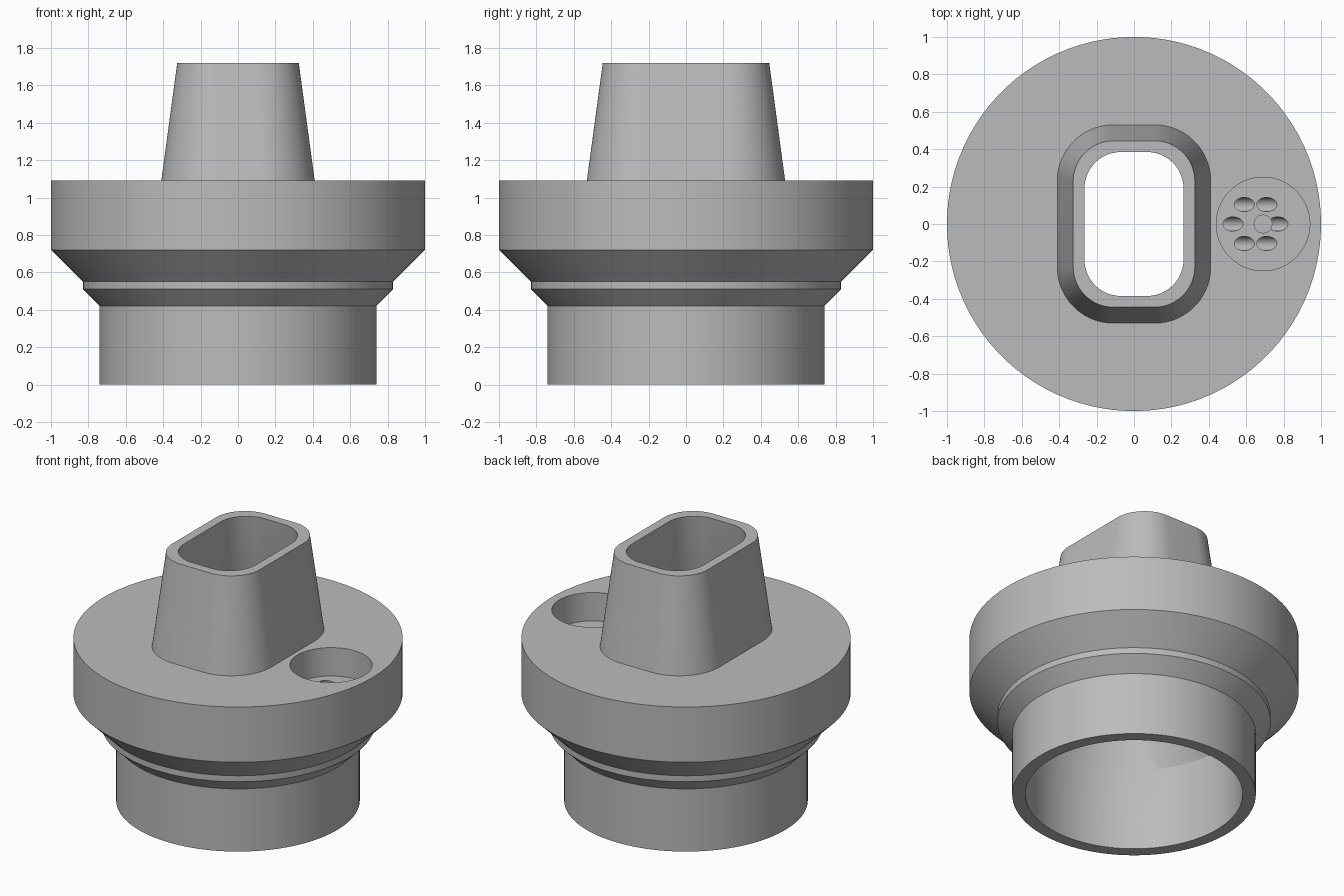
import bpy
import bmesh
from math import cos, sin, pi, copysign
from mathutils import Matrix, Vector

cube = bpy.data.objects.get("Cube")
if cube:
    bpy.data.objects.remove(cube, do_unlink=True)

SIDES = 96

grey = bpy.data.materials.new("plain grey")
grey.use_nodes = True
grey.diffuse_color = (0.5, 0.5, 0.5, 1)
grey.node_tree.nodes["Principled BSDF"].inputs["Base Color"].default_value = (0.5, 0.5, 0.5, 1)


def loft(name, rings, sides=SIDES, matrix=Matrix()):
    """Closed solid through rings of (z, radius, core x, core y); a zero core gives a circle."""
    bm = bmesh.new()
    loops = []
    for z, r, cx, cy in rings:
        loop = []
        for i in range(sides):
            a = (i + 0.5) * 2 * pi / sides
            c, s = cos(a), sin(a)
            loop.append(bm.verts.new((r * c + copysign(cx, c), r * s + copysign(cy, s), z)))
        loops.append(loop)
    for low, high in zip(loops, loops[1:]):
        for i in range(sides):
            j = (i + 1) % sides
            bm.faces.new((low[i], low[j], high[j], high[i]))
    bm.faces.new(loops[0][::-1])
    bm.faces.new(loops[-1])
    bm.transform(matrix)
    mesh = bpy.data.meshes.new(name)
    bm.to_mesh(mesh)
    bm.free()
    mesh.materials.append(grey)
    obj = bpy.data.objects.new(name, mesh)
    bpy.context.scene.collection.objects.link(obj)
    return obj


def activate(obj):
    bpy.ops.object.select_all(action='DESELECT')
    obj.select_set(True)
    bpy.context.view_layer.objects.active = obj


def combine(target, tool, operation):
    """Apply a boolean and discard the tool."""
    activate(target)
    mod = target.modifiers.new(operation.lower(), 'BOOLEAN')
    mod.operation = operation
    mod.solver = 'EXACT'
    mod.object = tool
    bpy.ops.object.modifier_apply(modifier=mod.name)
    bpy.data.objects.remove(tool, do_unlink=True)


# Stepped round body
profile = [(0, 0.74), (0.42, 0.74), (0.51, 0.83), (0.55, 0.83), (0.72, 1), (1.09, 1)]
body = loft("adapter_body", [(z, r, 0, 0) for z, r in profile])

# Tapered oval spout
spout = loft("spout", [(1.04, 0.307, 0.11, 0.23), (1.72, 0.215, 0.11, 0.23)])
combine(body, spout, 'UNION')

# Inner channel, from round socket to oval mouth
channel = loft("channel_cutter", [(-0.05, 0.66, 0, 0), (0.55, 0.66, 0, 0),
                                  (0.95, 0.29, 0.07, 0.19), (1.75, 0.191, 0.07, 0.19)])
combine(body, channel, 'DIFFERENCE')

# Round pocket in the deck
FLOOR = 0.9
POCKET_X = 0.69
pocket = loft("pocket_cutter", [(FLOOR, 0.25, 0, 0), (1.2, 0.25, 0, 0)], 64,
              Matrix.Translation((POCKET_X, 0, 0)))
combine(body, pocket, 'DIFFERENCE')

# Ring of six slanted vent holes leading into the channel
for k in range(6):
    a = k * pi / 3
    spot = Vector((0.65 + 0.12 * cos(a), 0.12 * sin(a), FLOOR))
    slant = Matrix.Translation(spot) @ Matrix.Rotation(pi / 4, 4, 'Y')
    hole = loft("vent_cutter", [(-0.45, 0.038, 0, 0), (0.1, 0.038, 0, 0)], 32, slant)
    combine(body, hole, 'DIFFERENCE')

# Low post in the middle of the pocket
post = loft("pocket_post", [(FLOOR - 0.01, 0.05, 0, 0), (FLOOR + 0.02, 0.05, 0, 0)], 32,
            Matrix.Translation((POCKET_X, 0, 0)))

for obj in (body, post):
    activate(obj)
    bpy.ops.object.shade_smooth_by_angle(angle=pi / 7)
